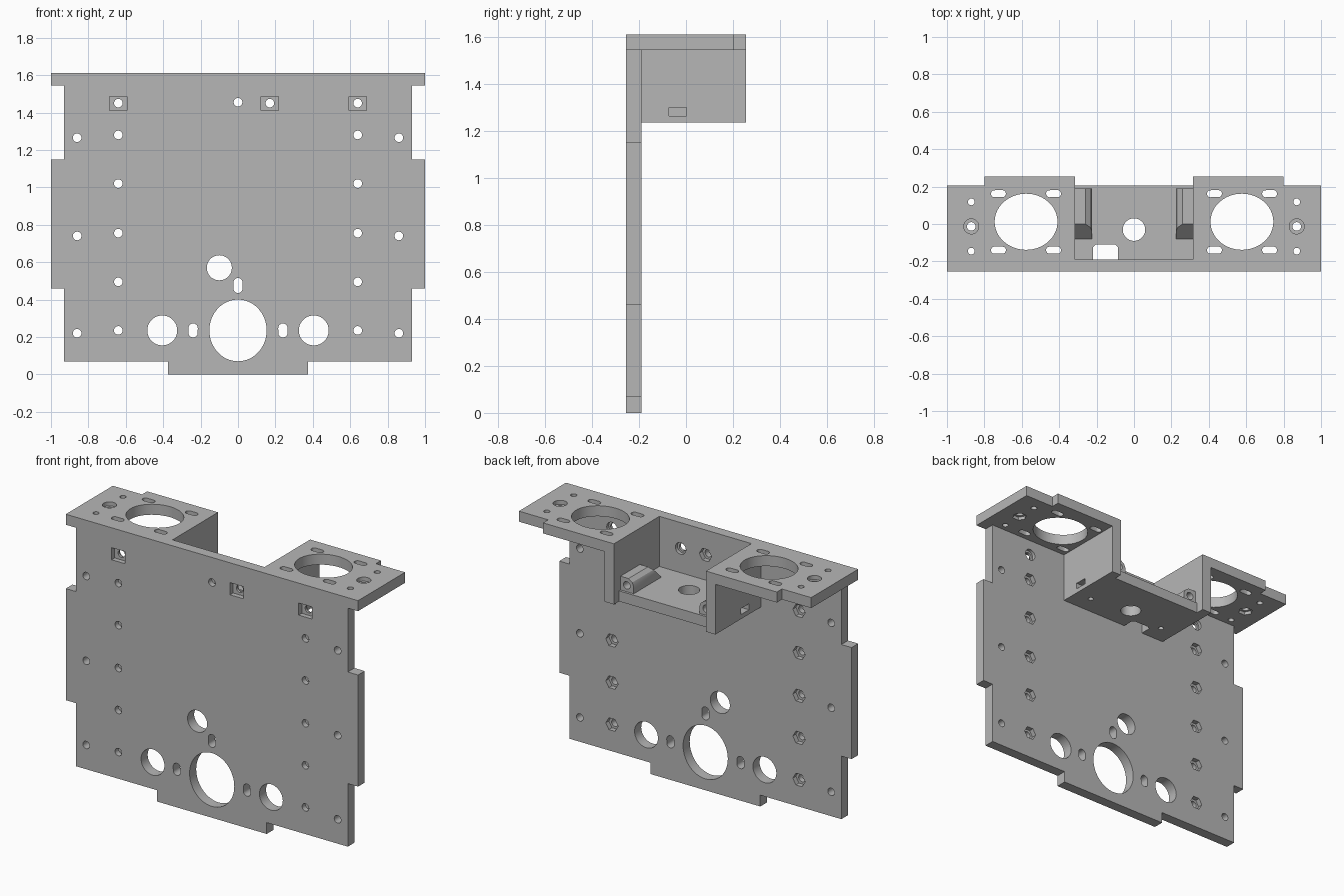
import bpy, bmesh, math

if "Cube" in bpy.data.objects:
    bpy.data.objects.remove(bpy.data.objects["Cube"])

grey = bpy.data.materials.new("plain grey")
grey.use_nodes = True
grey.diffuse_color = (0.47, 0.47, 0.47, 1)
grey.node_tree.nodes["Principled BSDF"].inputs["Base Color"].default_value = (0.47, 0.47, 0.47, 1)

PLACE = {"x": lambda u, w, d: (d, u, w),
         "y": lambda u, w, d: (u, d, w),
         "z": lambda u, w, d: (u, w, d)}


# 2D outlines
def oval(u, w, ru, rw=None, n=48):
    rw = rw or ru
    return [(u + ru * math.cos(2 * math.pi * i / n), w + rw * math.sin(2 * math.pi * i / n)) for i in range(n)]


def box(u0, u1, w0, w1):
    return [(u0, w0), (u1, w0), (u1, w1), (u0, w1)]


def slot(u, w, width, height):
    r = min(width, height) / 2
    return [(u + math.copysign(width / 2 - r, a) + a, w + math.copysign(height / 2 - r, b) + b)
            for a, b in oval(0, 0, r * math.cos(0.01), n=24)]


def mirrored(half):
    return half + [(-u, w) for u, w in reversed(half)]


def prism(bm, pts, axis, lo, hi):
    rings = [[bm.verts.new(PLACE[axis](u, w, d)) for u, w in pts] for d in (lo, hi)]
    bm.faces.new(rings[0])
    bm.faces.new(rings[1])
    n = len(pts)
    for i in range(n):
        j = (i + 1) % n
        bm.faces.new((rings[0][i], rings[0][j], rings[1][j], rings[1][i]))


def make(name, prisms):
    bm = bmesh.new()
    for p in prisms:
        prism(bm, *p)
    bmesh.ops.recalc_face_normals(bm, faces=bm.faces)
    mesh = bpy.data.meshes.new(name)
    bm.to_mesh(mesh)
    bm.free()
    ob = bpy.data.objects.new(name, mesh)
    bpy.context.collection.objects.link(ob)
    mesh.materials.append(grey)
    return ob


def cut(ob, *groups):
    # each group holds cutters that do not overlap one another
    bpy.ops.object.select_all(action="DESELECT")
    bpy.context.view_layer.objects.active = ob
    ob.select_set(True)
    for group in groups:
        cutter = make("cutter", group)
        cutter.hide_render = True
        mod = ob.modifiers.new("holes", "BOOLEAN")
        mod.operation = "DIFFERENCE"
        mod.solver = "EXACT"
        mod.object = cutter
        bpy.ops.object.modifier_apply(modifier=mod.name)
        bpy.data.objects.remove(cutter)
    bpy.ops.object.shade_smooth_by_angle(angle=math.radians(25))


FRONT, INNER, REAR, BACK = -0.255, -0.19, 0.205, 0.255
BASE, FLOOR, DECK, TOP = 1.235, 1.30, 1.545, 1.61
WALL_IN, WALL_OUT = 0.315, 0.38
SCREW = 0.023

# Front plate with side and bottom tabs
plate = make("front_plate", [(mirrored([
    (0.375, 0), (0.375, 0.07), (0.93, 0.07), (0.93, 0.46), (1, 0.46),
    (1, 1.15), (0.93, 1.15), (0.93, DECK)]), "y", FRONT, INNER)])
holes = [oval(0, 0.235, 0.153, 0.165, 64), oval(-0.1, 0.57, 0.067),
         slot(0, 0.475, 0.05, 0.08), oval(0, 1.455, SCREW)]
nuts = [oval(0, 1.455, 0.042, n=6)]
column = [0.235, 0.495, 0.755, 1.02, 1.28]
for s in (-1, 1):
    holes += [oval(s * 0.405, 0.235, 0.08), slot(s * 0.24, 0.235, 0.05, 0.075)]
    holes += [oval(s * 0.86, z, SCREW, n=24) for z in (0.22, 0.74, 1.265)]
    holes += [oval(s * 0.64, z, SCREW, n=24) for z in column]
    nuts += [oval(s * 0.64, z, 0.042, n=6) for z in column]
square_nuts = (-0.64, 0.17, 0.64)
holes += [oval(x, 1.45, SCREW, n=24) for x in square_nuts]
recesses = [(h, "y", INNER - 0.03, INNER + 0.1) for h in nuts]
recesses += [(box(x - 0.046, x + 0.046, 1.412, 1.487), "y", FRONT - 0.1, FRONT + 0.03) for x in square_nuts]
recesses += [(oval(x, 1.45, 0.036, n=24), "y", INNER - 0.02, INNER + 0.1) for x in square_nuts]
cut(plate, [(h, "y", FRONT - 0.2, INNER + 0.2) for h in holes], recesses)

# Top deck: two wings joined by a strip along the front
deck = make("top_deck", [(mirrored([
    (1, FRONT), (1, REAR), (0.80, REAR), (0.80, BACK),
    (WALL_IN, BACK), (WALL_IN, INNER)]), "z", DECK, TOP)])
holes, bores = [], []
for s in (-1, 1):
    holes.append(oval(s * 0.577, 0.012, 0.168, 0.15, 64))
    holes += [slot(s * x, y, 0.08, 0.038) for x in (0.43, 0.725) for y in (-0.14, 0.162)]
    holes += [oval(s * 0.87, y, 0.018, n=24) for y in (-0.145, 0.118)]
    holes.append(oval(s * 0.87, -0.013, SCREW, n=24))
    bores.append((oval(s * 0.87, -0.013, 0.04), "z", TOP - 0.025, TOP + 0.1))
    bores.append((oval(s * 0.87, -0.013, 0.042, n=6), "z", DECK - 0.1, DECK + 0.02))
cut(deck, [(h, "z", DECK - 0.2, TOP + 0.2) for h in holes], bores)

# Pocket floor with a cable notch and a centre hole
floor = make("pocket_floor", [(box(-WALL_IN, WALL_IN, INNER, REAR), "z", BASE, FLOOR)])
notch = [(-0.22, INNER - 0.1), (-0.085, INNER - 0.1), (-0.085, -0.125),
         (-0.1, -0.11), (-0.205, -0.11), (-0.22, -0.125)]
cut(floor, [(h, "z", BASE - 0.2, FLOOR + 0.2) for h in (notch, oval(0, -0.03, 0.06))],
    [(oval(s * 0.27, -0.075, 0.016, n=16), "z", BASE - 0.1, BASE + 0.04) for s in (-1, 1)])

for s, side in ((-1, "right"), (1, "left")):
    # Pocket side wall with a nut slot
    lo, hi = sorted((s * WALL_IN, s * WALL_OUT))
    wall = make(side + "_pocket_wall", [(box(INNER, BACK, BASE, DECK), "x", lo, hi)])
    cut(wall, [(box(-0.073, 0.003, 1.263, 1.30), "x", lo - 0.1, hi + 0.1)])

    # Screw boss in the pocket corner, ramped at its front end
    section = [(s * x, z) for x, z in ((WALL_IN, FLOOR), (0.225, FLOOR), (0.225, 1.345),
                                       (0.235, 1.367), (0.26, 1.385), (WALL_IN, 1.385))]
    boss = make(side + "_screw_boss", [(section, "y", -0.08, 0.19)])
    for v in boss.data.vertices:
        if v.co.y < 0:
            v.co.y += (v.co.z - FLOOR) / (1.385 - FLOOR) * 0.08
    cut(boss, [(oval(s * 0.272, 1.34, SCREW, n=24), "y", 0.08, 0.3)])
